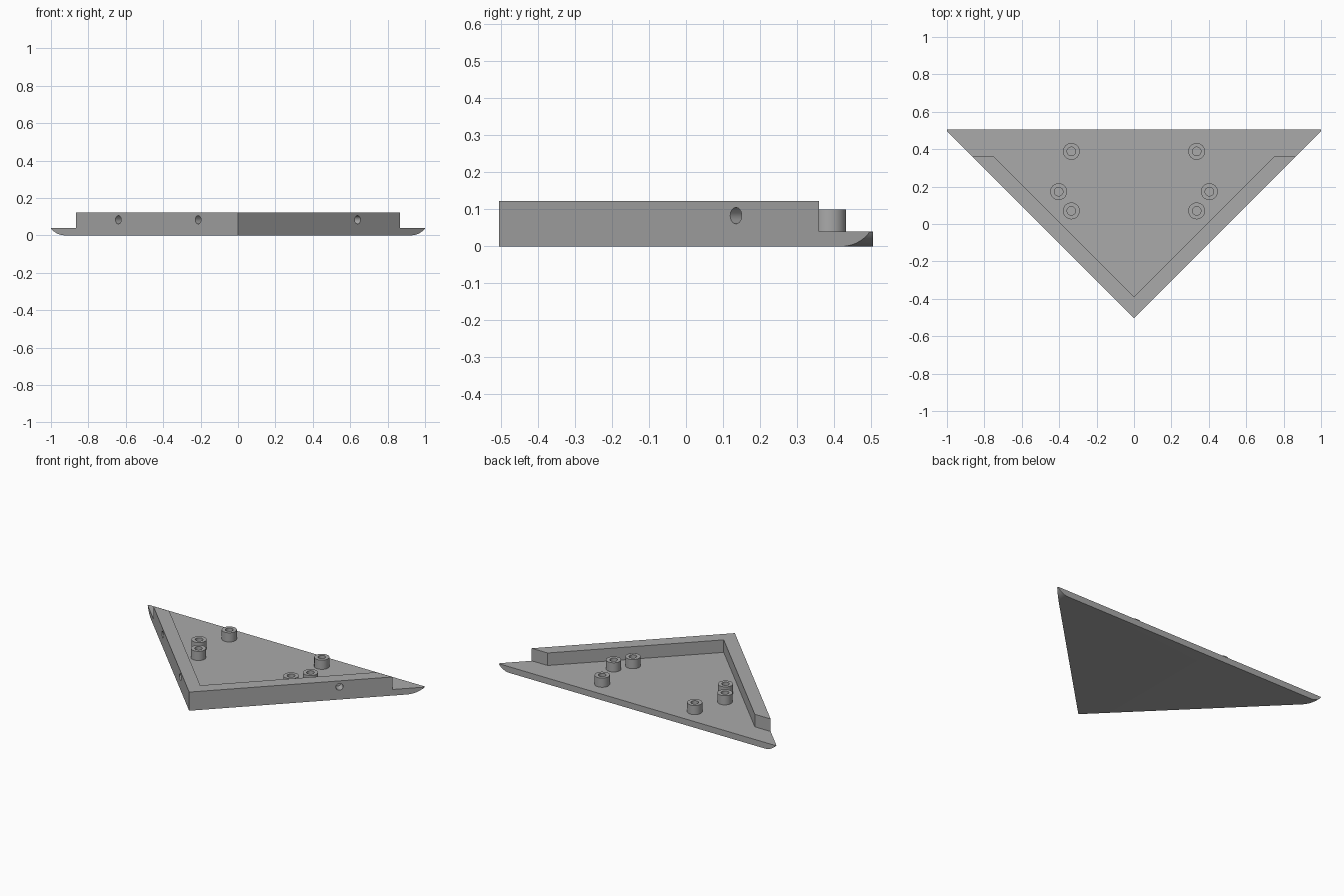
import bpy, bmesh, math
from mathutils import Matrix, Vector

if "Cube" in bpy.data.objects:
    bpy.data.objects.remove(bpy.data.objects["Cube"])

grey = bpy.data.materials.new("mid grey")
grey.diffuse_color = (0.4, 0.4, 0.4, 1)
grey.use_nodes = True
grey.node_tree.nodes["Principled BSDF"].inputs["Base Color"].default_value = grey.diffuse_color


def finish(name, bm):
    bmesh.ops.recalc_face_normals(bm, faces=bm.faces)
    mesh = bpy.data.meshes.new(name)
    bm.to_mesh(mesh)
    bm.free()
    mesh.materials.append(grey)
    obj = bpy.data.objects.new(name, mesh)
    bpy.context.collection.objects.link(obj)
    return obj


def prism(name, points, direction):
    """Extrude a flat outline along a direction."""
    bm = bmesh.new()
    face = bm.faces.new([bm.verts.new(p) for p in points])
    out = bmesh.ops.extrude_face_region(bm, geom=[face], use_keep_orig=True)
    moved = [v for v in out["geom"] if isinstance(v, bmesh.types.BMVert)]
    bmesh.ops.translate(bm, verts=moved, vec=direction)
    return finish(name, bm)


def activate(obj):
    bpy.ops.object.select_all(action='DESELECT')
    obj.select_set(True)
    bpy.context.view_layer.objects.active = obj


def cut(obj, cutter, operation):
    activate(obj)
    mod = obj.modifiers.new("cut", 'BOOLEAN')
    mod.object, mod.operation, mod.solver = cutter, operation, 'EXACT'
    bpy.ops.object.modifier_apply(modifier=mod.name)
    bpy.data.objects.remove(cutter)


TOP, FLOOR, TIP, BACK = 0.122, 0.04, -0.505, 0.505

# Triangular body, full wall height
body = prism("tray_body", [(0, TIP, 0), (1, 0.495, 0), (1, BACK, 0),
                           (-1, BACK, 0), (-1, 0.495, 0)], (0, 0, TOP))

# Round the underside of the two side tips
radius, start = 0.0945, 0.925
arc = []
for i in range(13):
    a = math.radians(56) * i / 12
    arc.append((start + radius * math.sin(a), -0.6, radius * (1 - math.cos(a))))
side = arc + [(arc[-1][0], -0.6, 0.2)]
profile = side + [(-x, y, z) for x, y, z in reversed(side)]
cut(body, prism("tip_rounding", profile, (0, 1.2, 0)), 'INTERSECT')

# Open recess that leaves the V-shaped wall
cut(body, prism("recess", [(0, -0.39, FLOOR), (0.75, 0.36, FLOOR), (1.2, 0.36, FLOOR),
                           (1.2, 0.7, FLOOR), (-1.2, 0.7, FLOOR), (-1.2, 0.36, FLOOR),
                           (-0.75, 0.36, FLOOR)], (0, 0, 0.2)), 'DIFFERENCE')

# Blind holes square to the outer wall faces
for sx in (-1, 1):
    for x in (0.213, 0.64):
        axis = Vector((sx, -1, 0)).normalized()
        bm = bmesh.new()
        bmesh.ops.create_cone(bm, cap_ends=True, segments=32, radius1=0.022,
                              radius2=0.022, depth=0.12)
        turn = Vector((0, 0, 1)).rotation_difference(axis).to_matrix().to_4x4()
        bm.transform(Matrix.Translation((sx * x, x + TIP, 0.083)) @ turn)
        cut(body, finish("wall_hole", bm), 'DIFFERENCE')

# Hollow screw posts on the floor
posts = []
for sx in (-1, 1):
    for x, y in ((0.335, 0.388), (0.335, 0.07), (0.403, 0.173)):
        bm = bmesh.new()
        rings = []
        for r, z in ((0.045, FLOOR), (0.045, 0.1), (0.023, 0.1), (0.023, FLOOR)):
            rings.append([bm.verts.new((sx * x + r * math.cos(math.tau * i / 32),
                                        y + r * math.sin(math.tau * i / 32), z))
                          for i in range(32)])
        for low, high in zip(rings, rings[1:]):
            for i in range(32):
                j = (i + 1) % 32
                bm.faces.new((low[i], low[j], high[j], high[i]))
        posts.append(finish("screw_post", bm))

for obj in [body] + posts:
    activate(obj)
    bpy.ops.object.shade_smooth_by_angle(angle=math.radians(30))
